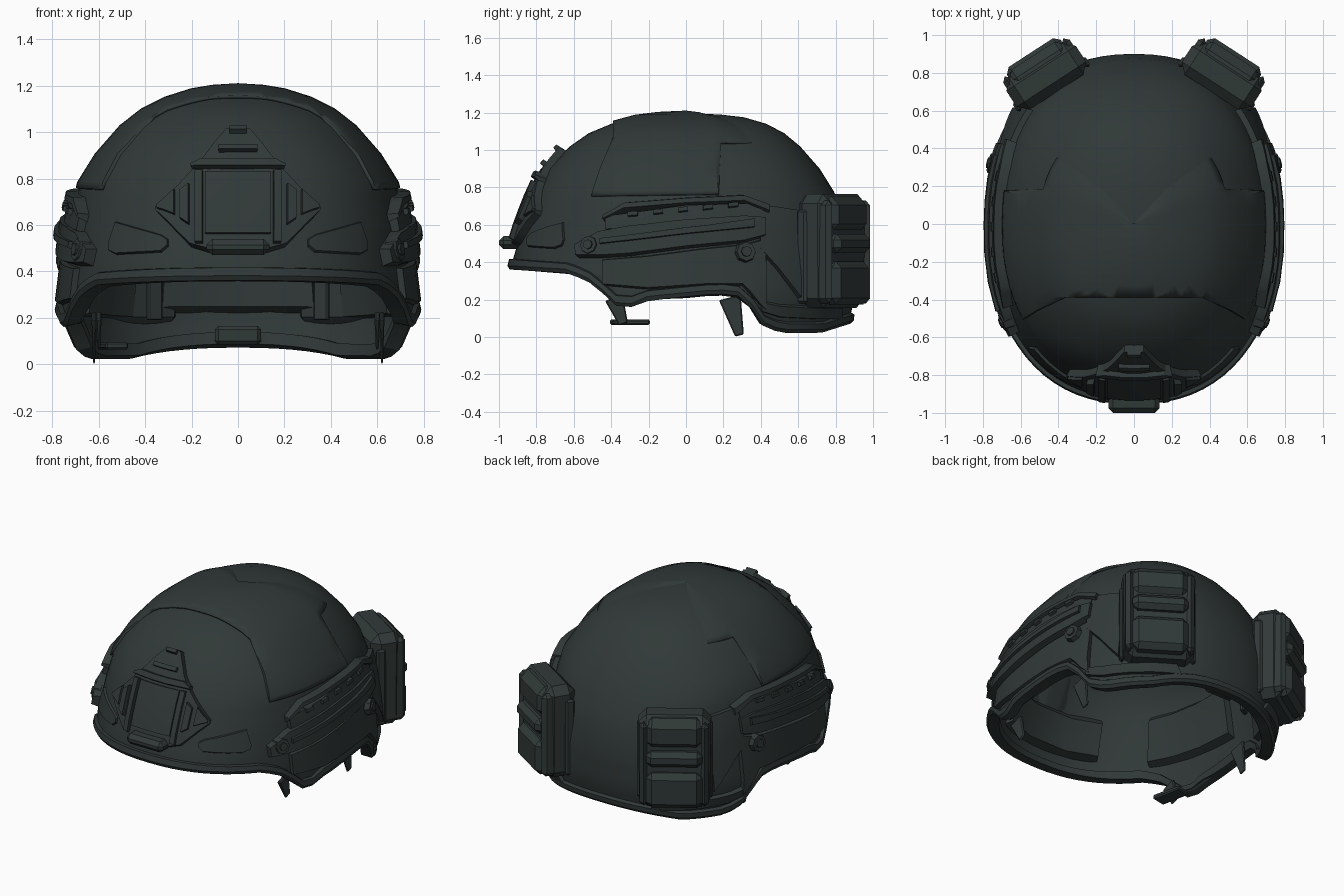
import bpy, bmesh, math
from mathutils import Vector, Matrix

if "Cube" in bpy.data.objects:
    bpy.data.objects.remove(bpy.data.objects["Cube"])

mat = bpy.data.materials.new("dark_green_grey")
mat.diffuse_color = (0.030, 0.041, 0.039, 1)
mat.use_nodes = True
mat.node_tree.nodes["Principled BSDF"].inputs["Base Color"].default_value = mat.diffuse_color

# Shell profile: height, half width, front reach, back reach
PROFILE = [(0, .73, .93, .85), (.2, .77, .94, .90), (.4, .745, .93, .90), (.6, .72, .87, .87),
           (.78, .68, .80, .79), (.9, .605, .735, .715), (1.02, .50, .62, .61), (1.09, .41, .52, .525),
           (1.14, .31, .40, .43), (1.175, .2, .27, .31), (1.19, .11, .15, .18), (1.197, .0003, .0003, .0003)]
# Lower rim height along y, and lower edge of the raised cover by angle from the front
RIM = [(-1, .37), (-.62, .345), (-.5, .29), (-.34, .15), (-.2, .20), (.1, .23), (.26, .235),
       (.33, .19), (.42, .07), (.52, .03), (.75, .03), (.9, .08)]
COVER = [(50, 1.035), (55, .75), (100, .76), (105, 1.03), (180, 1.06)]
LEVELS = [0, .05, .1, .16, .22, .28, .34, .4, .48, .56, .64, .72, .78, .84, .9, .96, 1.02,
          1.06, 1.09, 1.115, 1.14, 1.16, 1.175, 1.185, 1.19, 1.197]
P = 2 / 2.3


def interp(tab, v):
    v = min(max(v, tab[0][0]), tab[-1][0])
    for a, b in zip(tab, tab[1:]):
        if v <= b[0]:
            t = (v - a[0]) / (b[0] - a[0])
            return [p + (q - p) * t for p, q in zip(a[1:], b[1:])]


def power(v, e):
    return math.copysign(abs(v) ** e, v)


def raw(phi, z):
    hx, yf, yb = interp(PROFILE, z)
    c = math.cos(phi)
    return Vector((hx * power(math.sin(phi), P), -(yf if c > 0 else yb) * power(c, P), z))


def on_shell(phi, z, off=0):
    """Point on the shell, moved along its normal."""
    z = max(z, 0)
    p = raw(phi, z)
    if z > 1.193:
        return p + Vector((0, 0, off))
    n = (raw(phi + .03, z) - raw(phi - .03, z)).cross(raw(phi, z + .005) - raw(phi, max(z - .01, 0)))
    return p + n.normalized() * off


def by_angle(a, z, off):
    return on_shell(math.radians(a), z, off)


def by_side(y, z, off):
    _, yf, yb = interp(PROFILE, z)
    c = max(-1, min(1, -y / (yf if y < 0 else yb)))
    return on_shell(math.acos(power(c, 1 / P)), z, off)


def by_front(x, z, off):
    s = max(-1, min(1, x / interp(PROFILE, z)[0]))
    return on_shell(math.asin(power(s, 1 / P)), z, off)


def finish(name, bm, recalc=True):
    if recalc:
        bmesh.ops.recalc_face_normals(bm, faces=bm.faces)
    me = bpy.data.meshes.new(name)
    bm.to_mesh(me)
    bm.free()
    ob = bpy.data.objects.new(name, me)
    bpy.context.collection.objects.link(ob)
    me.materials.append(mat)
    bpy.context.view_layer.objects.active = ob
    bpy.ops.object.select_all(action='DESELECT')
    ob.select_set(True)
    bpy.ops.object.shade_smooth_by_angle(angle=math.radians(30))
    return ob


def grid(bm, rows, wrap_rows, wrap_cols):
    vs = [[bm.verts.new(p) for p in r] for r in rows]
    n, m = len(vs), len(vs[0])
    for i in range(n if wrap_rows else n - 1):
        for j in range(m if wrap_cols else m - 1):
            k, l = (i + 1) % n, (j + 1) % m
            bm.faces.new((vs[i][j], vs[i][l], vs[k][l], vs[k][j]))
    return vs


def dome(name, low, off, thick, n=72):
    bm = bmesh.new()
    angles = [2 * math.pi * j / n for j in range(n)]
    grid(bm, [[on_shell(a, max(z, low(a)), off(a)) for a in angles] for z in LEVELS], False, True)
    bmesh.ops.remove_doubles(bm, verts=bm.verts, dist=.0015)
    m = finish(name, bm, False).modifiers.new("thickness", 'SOLIDIFY')
    m.thickness, m.offset = thick, -1


def plate(name, fn, cols, out, inn=-.02, mirror=True, bevel=.012, sub=3):
    """Curved plate hugging the shell; cols are (position, low z, high z)."""
    bm = bmesh.new()
    fine = []
    for a, b in zip(cols, cols[1:]):
        fine += [[p + (q - p) * t / sub for p, q in zip(a, b)] for t in range(sub)]
    fine.append(cols[-1])
    for s in ((1, -1) if mirror else (1,)):
        rows = []
        for u, a, b in fine:
            e = min(bevel, (b - a) * .3)
            pts = [fn(u, a, inn)] + [fn(u, a + e + (b - a - 2 * e) * t / 4, out) for t in range(5)]
            rows.append([Vector((p.x * s, p.y, p.z)) for p in pts + [fn(u, b, inn)]])
        vs = grid(bm, rows, False, True)
        bm.faces.new(vs[0])
        bm.faces.new(vs[-1])
    finish(name, bm)


def block(name, loc, size, rot=0, bevel=.015, mirror=True, tilt=0, taper=1):
    bm = bmesh.new()
    bmesh.ops.create_cube(bm, size=1)
    bmesh.ops.scale(bm, vec=size, verts=bm.verts)
    for v in bm.verts:
        if v.co.z < 0:
            v.co.x *= taper
            v.co.y *= taper
    bmesh.ops.bevel(bm, geom=bm.edges[:], offset=bevel, segments=1, affect='EDGES')
    bm.transform(Matrix.Translation(loc) @ Matrix.Rotation(rot, 4, 'Z') @ Matrix.Rotation(tilt, 4, 'X'))
    if mirror:
        d = bmesh.ops.duplicate(bm, geom=bm.verts[:] + bm.edges[:] + bm.faces[:])
        for v in d["geom"]:
            if isinstance(v, bmesh.types.BMVert):
                v.co.x *= -1
    finish(name, bm)


def rim_z(a):
    return interp(RIM, raw(a, .3).y)[0]


def from_front(a):
    d = math.degrees(a)
    return min(d, 360 - d)


def cover_z(a):
    if from_front(a) > 52:
        return interp(COVER, from_front(a))[0]
    lo, hi = .8, 1.19
    for _ in range(20):
        mid = (lo + hi) / 2
        lo, hi = (mid, hi) if raw(a, mid).y < -.385 else (lo, mid)
    return lo


# Shell, raised cover (it sinks into the shell at the back) and rim trim
dome("helmet_shell", rim_z, lambda a: 0, .045)
dome("raised_cover", cover_z,
     lambda a: interp([(0, .014), (108, .014), (128, -.004), (180, -.004)], from_front(a))[0], .012)
bm = bmesh.new()
grid(bm, [[on_shell(a, rim_z(a) + dz, o) for dz, o in
           ((-.005, .012), (.015, .024), (.045, .02), (.055, -.01), (.045, -.06), (-.005, -.055))]
          for a in [2 * math.pi * j / 72 for j in range(72)]], True, True)
finish("rim_trim", bm)

# Front mount: base plate, centre plate, lips, clips and screw
half = [(.05, .47, 1.0), (.10, .47, .94), (.2, .50, .82), (.34, .645, .675)]
plate("mount_base", by_front, [(-x, a, b) for x, a, b in half[::-1]] + half, .04, mirror=False)
plate("mount_center_plate", by_front, [(-.135, .54, .82), (.135, .54, .82)], .052, mirror=False)
plate("mount_top_lip", by_front, [(-.19, .815, .845), (-.15, .815, .87), (.15, .815, .87), (.19, .815, .845)],
      .065, mirror=False)
plate("mount_slot", by_front, [(-.08, .89, .92), (.08, .89, .92)], .055, mirror=False)
plate("mount_side_bar", by_front, [(.145, .50, .82), (.175, .50, .82)], .065)
plate("mount_side_clip", by_front, [(.2, .58, .77), (.235, .60, .74)], .068)
plate("mount_outer_rib", by_front, [(.26, .62, .75), (.33, .65, .68)], .055)
plate("mount_screw", by_front, [(-.035, .96, 1.0), (.035, .96, 1.0)], .06, mirror=False)
block("mount_bottom_lip", (0, -.935, .505), (.27, .13, .07), bevel=.025, mirror=False)
plate("front_patch", by_front, [(.30, .50, .545), (.33, .475, .565), (.52, .465, .62), (.55, .48, .53)], .014)

# Side rails, ear guards and connectors
plate("rail_body", by_side, [(-.57, .42, .50), (-.45, .42, .57), (-.3, .43, .60), (0, .47, .63),
                             (.3, .50, .65), (.41, .53, .64)], .052)
plate("rail_ridge", by_side, [(-.44, .48, .53), (0, .535, .59), (.35, .57, .63)], .07)
plate("rail_upper", by_side, [(-.43, .61, .65), (-.32, .66, .725), (0, .69, .75), (.3, .70, .765),
                              (.43, .64, .72)], .052, bevel=.025)
plate("rail_backing", by_side, [(-.42, .56, .65), (0, .6, .71), (.4, .62, .72)], .036)
for i in range(5):
    y = -.3 + i * .13
    z = .645 + i * .012
    plate("rail_tooth", by_side, [(y, z - .02, z + .025), (y + .05, z - .015, z + .03)], .055, sub=1)
plate("ear_guard", by_side, [(-.44, .27, .42), (-.2, .25, .44), (.1, .27, .48), (.3, .27, .50),
                             (.42, .14, .53)], .028)
plate("rear_connector", by_side, [(.39, .46, .71), (.48, .36, .70), (.60, .20, .68)], .03)
plate("rear_lower_band", by_side, [(.40, .13, .20), (.5, .10, .18), (.7, .09, .17), (.82, .09, .17)], .022)

# Round bolts on the rails
for y, z, r in ((-.5, .485, .055), (.31, .45, .06)):
    bm = bmesh.new()
    for s in (1, -1):
        p = by_side(y, z, .035)
        d = p - by_side(y, z, 0)
        p.x *= s
        d.x *= s
        for rad, dep in ((r, .05), (r * .55, .07)):
            bmesh.ops.create_cone(bm, cap_ends=True, segments=8, radius1=rad, radius2=rad * .85, depth=dep,
                                  matrix=Matrix.Translation(p) @ d.to_track_quat('Z', 'Y').to_matrix().to_4x4())
    finish("rail_bolt", bm)

# Rear pouches, turned outward
R = math.radians(-33)


def pouch(name, x, y, z, size, bevel=.015, taper=1):
    c, s = math.cos(R), math.sin(R)
    block(name, (.47 + x * c - y * s, .79 + x * s + y * c, z), size, R, bevel, taper=taper)


pouch("pouch_body", 0, -.01, .46, (.44, .20, .61), .05, .97)
pouch("pouch_flap", 0, .025, .655, (.37, .19, .20), .05)
pouch("pouch_middle_band", 0, .045, .50, (.34, .19, .10), .03)
pouch("pouch_lower_pocket", 0, .04, .29, (.34, .19, .23), .035)
for sx in (-1, 1):
    pouch("pouch_side_frame", sx * .185, .01, .455, (.05, .20, .55), .025)
    pouch("pouch_side_ridge", sx * .215, -.06, .43, (.03, .06, .50), .012)

# Inner pads, neck tab and straps
plate("front_pad", by_angle, [(-28, .46, .72), (28, .46, .72)], -.09, -.035, False, .03)
plate("side_pad", by_angle, [(55, .40, .72), (95, .36, .72)], -.09, -.035, True, .03)
plate("rear_side_pad", by_angle, [(112, .20, .55), (142, .18, .55)], -.08, -.035, True, .03)
plate("rear_pad", by_angle, [(155, .22, .6), (205, .22, .6)], -.08, -.035, False, .03)
block("crown_pad", (0, 0, 1.1), (.36, .46, .07), bevel=.03, mirror=False)
block("neck_tab", (0, .80, .125), (.2, .05, .08), mirror=False)
block("rear_strap", (.62, .26, .11), (.022, .12, .21), bevel=.006, tilt=.25, taper=.4)
block("front_strap", (.60, -.36, .14), (.025, .10, .15), bevel=.006, tilt=.35, taper=.5)
block("strap_buckle", (-.54, -.30, .08), (.10, .20, .03), .2, .008, False)
block("inner_strap", (.36, .60, .29), (.07, .025, .20), -.5, .006)
